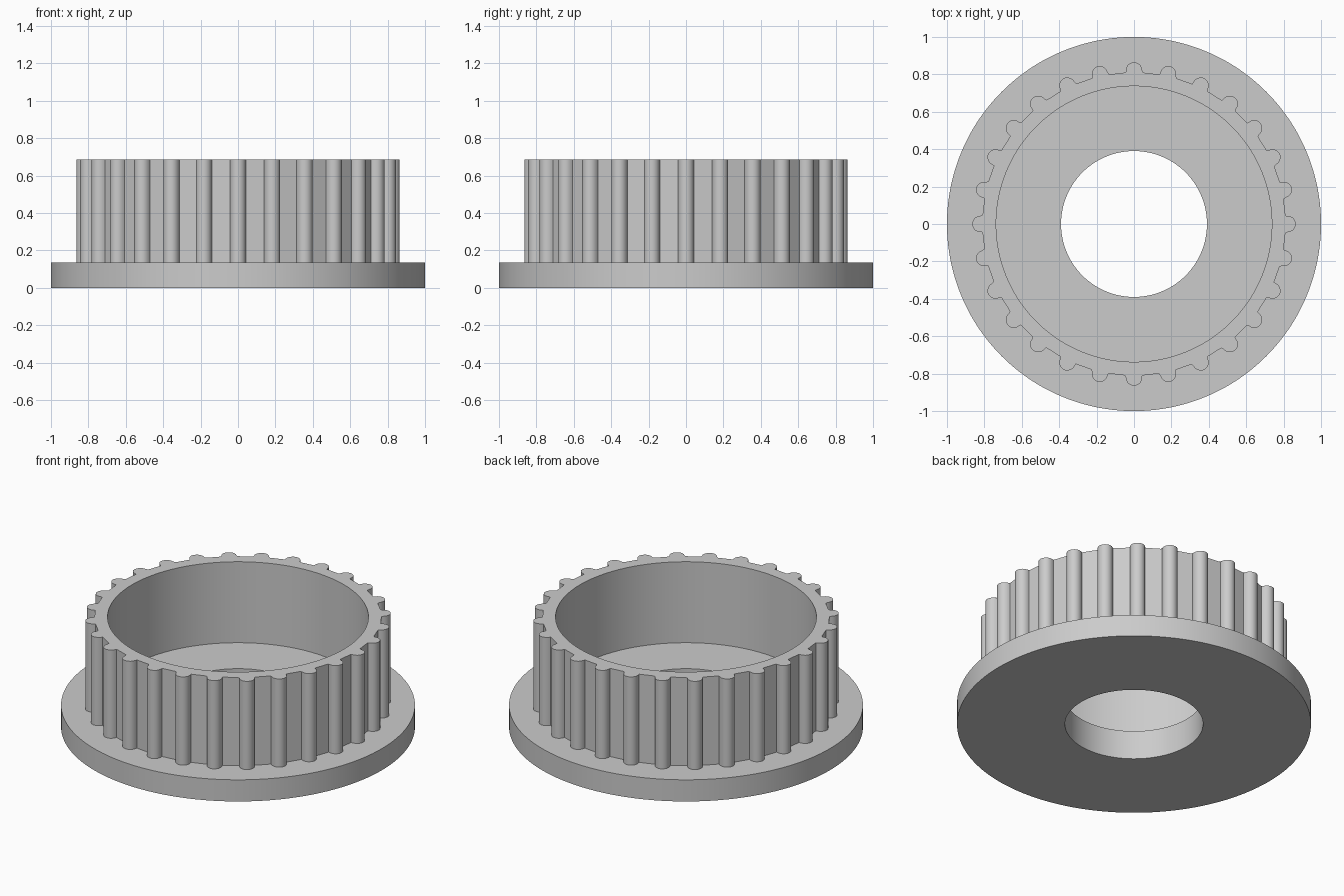
import bpy
import bmesh
from math import sin, cos, pi, radians

TEETH = 28
ARC_STEPS = 10
SEGMENTS = TEETH * 12

cube = bpy.data.objects.get("Cube")
if cube:
    bpy.data.objects.remove(cube, do_unlink=True)

grey = bpy.data.materials.new("plain_grey")
grey.use_nodes = True
colour = (0.6, 0.6, 0.6, 1)
grey.diffuse_color = colour
grey.node_tree.nodes["Principled BSDF"].inputs["Base Color"].default_value = colour


def circle(radius):
    return [(radius * cos(2 * pi * i / SEGMENTS), radius * sin(2 * pi * i / SEGMENTS))
            for i in range(SEGMENTS)]


def toothed_outline(root=0.81, centre=0.822, tooth=0.043):
    """Round-topped teeth joined by flat roots."""
    local = [(root, -tooth)]
    for i in range(ARC_STEPS):
        t = pi * i / (ARC_STEPS - 1)
        local.append((centre + tooth * sin(t), -tooth * cos(t)))
    local.append((root, tooth))
    points = []
    for k in range(TEETH):
        a = 2 * pi * (k - 0.0) / TEETH
        points += [(u * cos(a) - v * sin(a), u * sin(a) + v * cos(a)) for u, v in local]
    # Start at the same angle as the plain circles
    shift = len(local) // 2
    return points[shift:] + points[:shift]


def ring_solid(name, sections):
    """Join a closed series of (outline, height) loops into a ring."""
    bm = bmesh.new()
    loops = [[bm.verts.new((x, y, z)) for x, y in outline] for outline, z in sections]
    for a, b in zip(loops, loops[1:] + loops[:1]):
        for i in range(SEGMENTS):
            j = (i + 1) % SEGMENTS
            bm.faces.new((a[i], a[j], b[j], b[i]))
    bmesh.ops.recalc_face_normals(bm, faces=bm.faces[:])
    mesh = bpy.data.meshes.new(name)
    bm.to_mesh(mesh)
    bm.free()
    mesh.materials.append(grey)
    obj = bpy.data.objects.new(name, mesh)
    bpy.context.collection.objects.link(obj)
    bpy.ops.object.select_all(action="DESELECT")
    obj.select_set(True)
    bpy.context.view_layer.objects.active = obj
    bpy.ops.object.shade_smooth_by_angle(angle=radians(30))
    return obj


bore, cup, flange = circle(0.39), circle(0.737), circle(1.0)
teeth = toothed_outline()

# Flange with the raised cup floor and central bore
ring_solid("flanged_base", [(bore, 0), (flange, 0), (flange, 0.135),
                            (cup, 0.135), (cup, 0.18), (bore, 0.18)])

# Upright wall with teeth outside and a smooth cup inside
ring_solid("toothed_wall", [(teeth, 0.135), (teeth, 0.685), (cup, 0.685), (cup, 0.135)])
